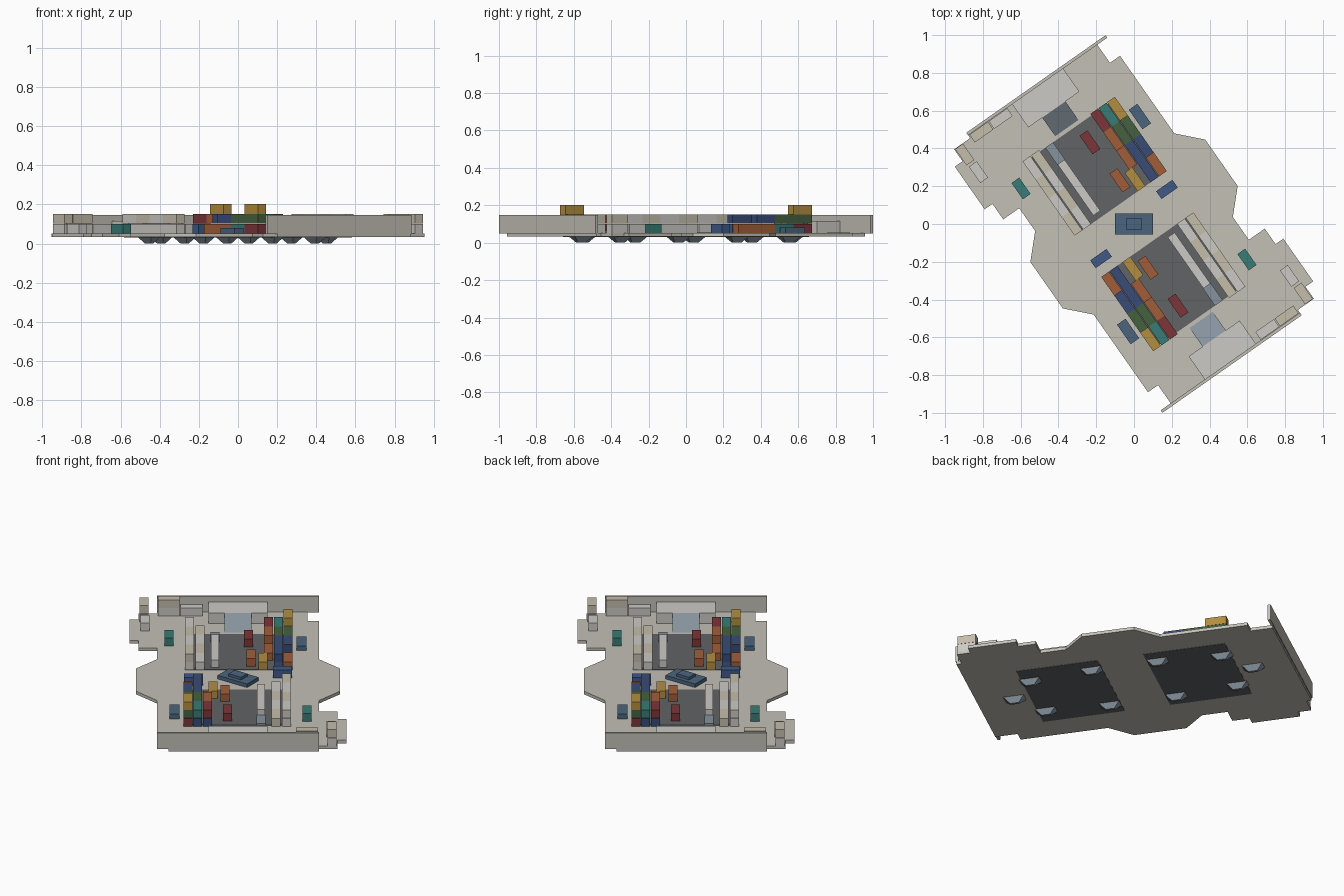
import bpy, bmesh
from math import radians, pi
from mathutils import Matrix

if "Cube" in bpy.data.objects:
    bpy.data.objects.remove(bpy.data.objects["Cube"])

ROT = Matrix.Rotation(radians(35), 4, 'Z')
COLORS = {
    'hull': (.55, .53, .47), 'bay': (.12, .125, .13), 'pale': (.60, .59, .56),
    'beige': (.56, .51, .41), 'slate': (.24, .29, .34), 'steel': (.07, .13, .21),
    'navy': (.04, .07, .18), 'teal': (.04, .20, .18), 'red': (.20, .035, .04),
    'orange': (.36, .11, .04), 'yellow': (.45, .27, .05), 'green': (.06, .12, .05),
    'blue': (.05, .10, .24)}
MATS = {}
for key, c in COLORS.items():
    MATS[key] = bpy.data.materials.new(key)
    MATS[key].diffuse_color = (*c, 1)


def make(name, verts, faces, color, turn=True):
    me = bpy.data.meshes.new(name)
    me.from_pydata(verts, [], faces)
    bm = bmesh.new()
    bm.from_mesh(me)
    bmesh.ops.recalc_face_normals(bm, faces=bm.faces)
    bm.to_mesh(me)
    bm.free()
    me.materials.append(MATS[color])
    ob = bpy.data.objects.new(name, me)
    bpy.context.collection.objects.link(ob)
    if turn:
        ob.matrix_world = ROT
    return ob


def prism(name, pts, z0, z1, color, turn=True):
    n = len(pts)
    verts = [(x, y, z0) for x, y in pts] + [(x, y, z1) for x, y in pts]
    faces = [tuple(range(n)), tuple(range(n, 2 * n))]
    faces += [(i, (i + 1) % n, n + (i + 1) % n, n + i) for i in range(n)]
    return make(name, verts, faces, color, turn)


def twin(ob):
    # same part on the opposite half of the station
    cp = ob.copy()
    cp.name = ob.name + "_opposite"
    bpy.context.collection.objects.link(cp)
    cp.matrix_world = Matrix.Rotation(pi, 4, 'Z') @ ROT


def rect(u, v, su, sv):
    return [(u - su / 2, v - sv / 2), (u + su / 2, v - sv / 2),
            (u + su / 2, v + sv / 2), (u - su / 2, v + sv / 2)]


def box(name, u, v, su, sv, z0, z1, color):
    twin(prism(name, rect(u, v, su, sv), z0, z1, color))


def stack(name, u, v, colors, along_v=True, length=.12):
    size = (.05, length) if along_v else (length, .05)
    for i, c in enumerate(colors):
        box(f"{name}_{i + 1}", u, v, *size, D + i * .05, D + i * .05 + .049, c)


D = .052  # deck height

# deck plate with side bulges and stepped wings
half = [(.565, -.15), (.565, .15), (.45, .27), (.45, .772), (.385, .772), (.385, .9),
        (-.45, .9), (-.45, .87), (-.553, .87), (-.553, .793), (-.603, .793),
        (-.603, .517), (-.553, .517), (-.553, .417), (-.45, .417), (-.45, .27)]
prism("deck", half + [(-u, -v) for u, v in half], .033, D, 'hull')

# cargo bays, end walls, end buildings and ramps
box("bay_floor", 0, .365, .58, .47, .0315, D + .002, 'bay')
box("end_wall", 0, .897, .90, .016, D - .002, .147, 'hull')
box("end_building", 0, .815, .33, .15, D, .115, 'pale')
ramp = [(u, v, z) for u in (-.075, .075) for v, z in ((.62, D), (.74, D), (.74, .115))]
twin(make("ramp", ramp, [(0, 1, 2), (3, 4, 5), (0, 1, 4, 3), (1, 2, 5, 4), (0, 2, 5, 3)], 'slate'))
for u in (.245, .285):
    box("deck_pad", u, .81, .03, .10, D, D + .003, 'hull')

# tapered feet under the deck
for u, v in ((.2, .19), (-.2, .19), (.17, .55), (-.17, .55), (0, .685)):
    foot = [(x, y, .034) for x, y in rect(u, v, .06, .12)]
    foot += [(x, y, 0) for x, y in rect(u, v, .015, .05)]
    twin(make("foot", foot, [(0, 1, 2, 3), (4, 5, 6, 7)] +
              [(i, (i + 1) % 4, 4 + (i + 1) % 4, 4 + i) for i in range(4)], 'slate'))

# coloured container stacks, one row per column, from the middle outward
rows = (.19, .31, .43, .55)
columns = {
    .278: (['orange'], ['orange', 'navy'], ['teal', 'green'], ['red', 'green', 'yellow']),
    .224: (['blue', 'navy'], ['red', 'navy'], ['orange', 'green'], ['navy', 'teal']),
    .170: ([], ['orange'], ['red', 'orange'], ['navy', 'red'])}
for u, stacks in columns.items():
    for v, cols in zip(rows, stacks):
        stack("container", u, v, cols)
stack("container", .14, .19, ['yellow'])
stack("loose_container", .072, .232, ['orange'])
stack("loose_container", .057, .488, ['red'])

# pale container racks
for v, c in zip(rows, ('beige', 'pale', 'beige', 'pale')):
    stack("pale_container", -.268, v, ['pale', c])
    stack("pale_container", -.212, v, ['beige' if c == 'pale' else 'pale'])
box("long_container", -.128, .325, .045, .33, D, .10, 'pale')
box("low_tray", -.128, .545, .05, .11, D, .065, 'slate')

# boxes on the open deck and wings
box("side_locker", .352, .448, .055, .126, D, .08, 'steel')
stack("blue_container", .248, .05, ['blue'], False, .105)
stack("teal_container", -.382, .497, ['teal'], True, .105)
stack("corner_container", -.383, .862, ['pale', 'beige'], False)
stack("corner_container", -.258, .862, ['pale'], False)
stack("wing_container", -.523, .815, ['pale', 'beige'], True, .105)
stack("wing_container", -.517, .697, ['pale'], True, .105)

# central hub, square to the world axes
prism("hub_base", rect(0, 0, .2, .11), D, .074, 'steel', False)
prism("hub_cap", rect(0, 0, .085, .06), .074, .09, 'steel', False)

for m in bpy.data.materials:
    if m.users and not m.is_grease_pencil:
        m.use_nodes = True
        m.node_tree.nodes["Principled BSDF"].inputs["Base Color"].default_value = m.diffuse_color
